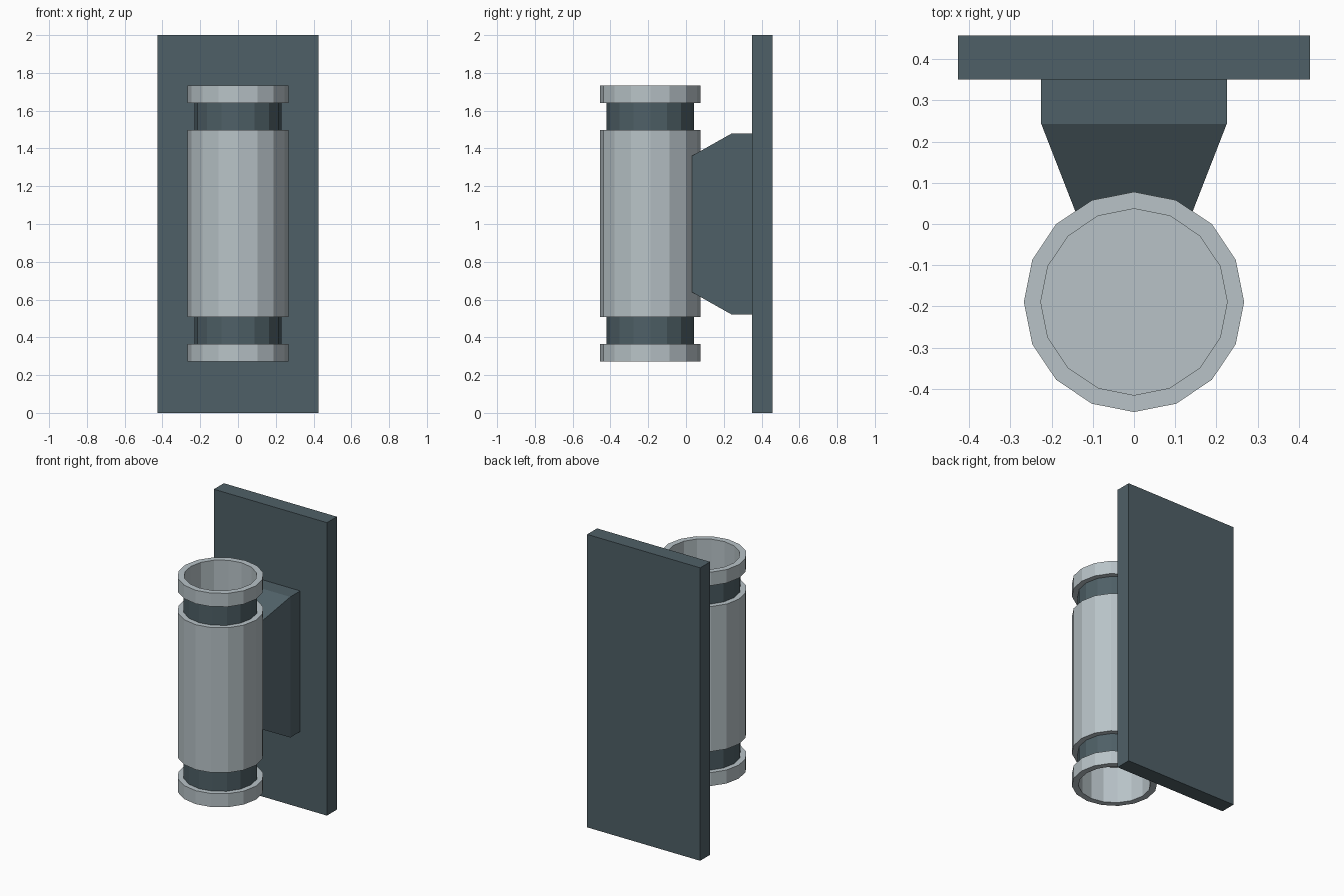
import bpy, bmesh, math

if "Cube" in bpy.data.objects:
    bpy.data.objects.remove(bpy.data.objects["Cube"])

def material(name, rgb):
    m = bpy.data.materials.new(name)
    m.diffuse_color = (*rgb, 1)
    m.use_nodes = True
    m.node_tree.nodes["Principled BSDF"].inputs["Base Color"].default_value = m.diffuse_color
    return m

slate = material("dark slate", (0.078, 0.117, 0.135))
silver = material("pale grey", (0.48, 0.545, 0.575))

def finish(name, bm, mats):
    bmesh.ops.recalc_face_normals(bm, faces=bm.faces[:])
    me = bpy.data.meshes.new(name)
    bm.to_mesh(me)
    bm.free()
    for m in mats:
        me.materials.append(m)
    ob = bpy.data.objects.new(name, me)
    bpy.context.collection.objects.link(ob)
    return ob

def loft(name, sections, mat):
    """Rectangles (y, half width, z low, z high) joined along y."""
    bm = bmesh.new()
    rings = [[bm.verts.new(p) for p in ((-w, y, a), (w, y, a), (w, y, b), (-w, y, b))]
             for y, w, a, b in sections]
    for r, s in zip(rings, rings[1:]):
        for i in range(4):
            j = (i + 1) % 4
            bm.faces.new((r[i], r[j], s[j], s[i]))
    bm.faces.new(rings[0])
    bm.faces.new(rings[-1])
    return finish(name, bm, [mat])

# wall plate and tapered bracket
loft("wall_plate", [(0.35, 0.427, 0, 2), (0.457, 0.427, 0, 2)], slate)
loft("bracket", [(0.03, 0.142, 0.64, 1.36), (0.243, 0.225, 0.52, 1.48),
                 (0.352, 0.225, 0.52, 1.48)], slate)

# lamp tube: 16-sided lathe, recessed at both ends, dark grooves
SIDES, CY = 16, -0.189
half = [(0.226, 1.48), (0.226, 1.732), (0.267, 1.732), (0.267, 1.64),
        (0.231, 1.64), (0.231, 1.497), (0.267, 1.497)]
profile = half + [(r, 2.004 - z) for r, z in reversed(half)]
bm = bmesh.new()
rings = [[bm.verts.new((r * math.cos(2 * math.pi * i / SIDES),
                        CY + r * math.sin(2 * math.pi * i / SIDES), z))
          for i in range(SIDES)] for r, z in profile]
for (ra, _), (rb, _), a, b in zip(profile, profile[1:], rings, rings[1:]):
    for i in range(SIDES):
        j = (i + 1) % SIDES
        f = bm.faces.new((a[i], a[j], b[j], b[i]))
        f.material_index = 1 if ra == rb == 0.231 else 0   # groove walls
bm.faces.new(rings[0])
bm.faces.new(rings[-1])
finish("lamp_tube", bm, [silver, slate])
